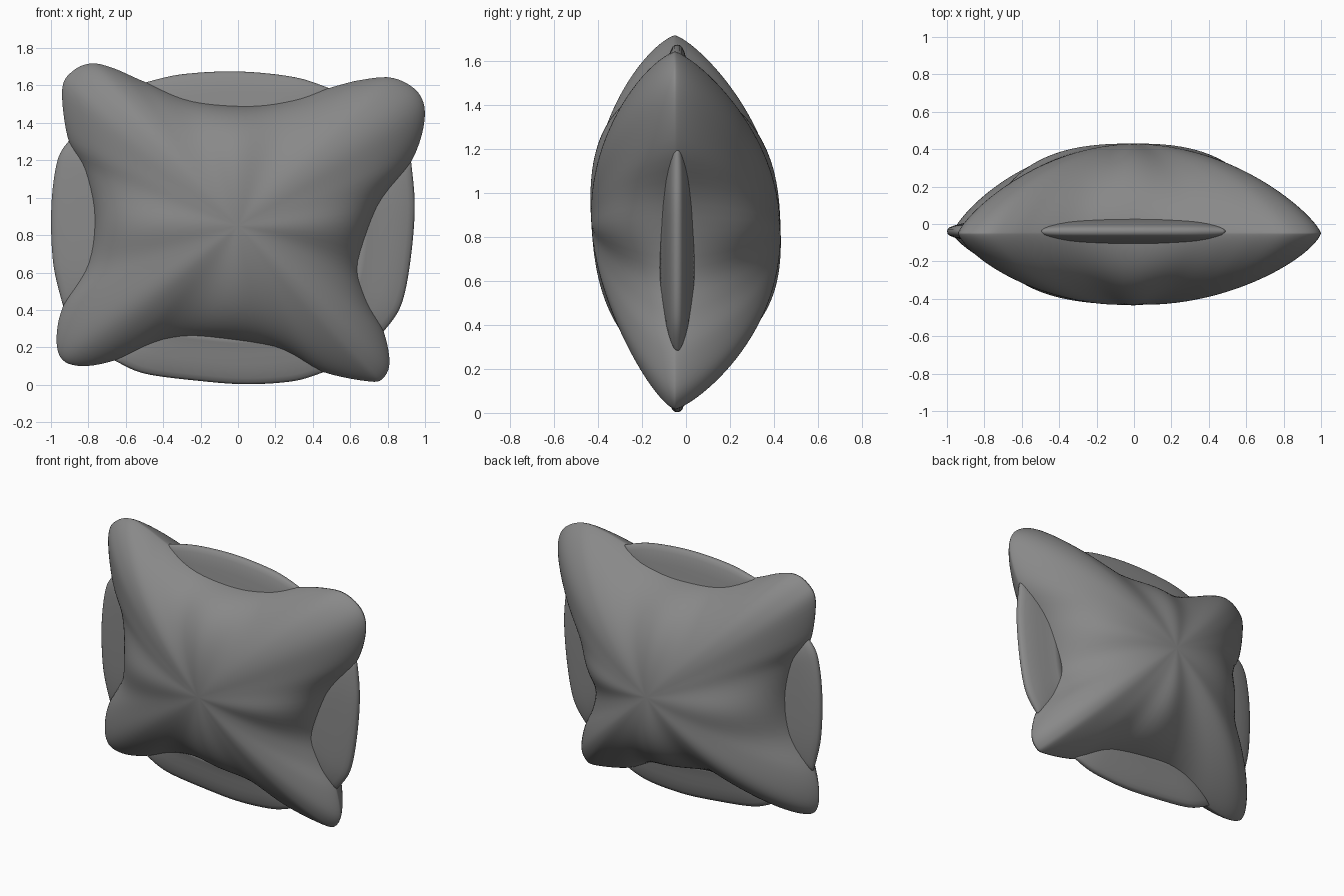
import bpy, bmesh, math

if "Cube" in bpy.data.objects:
    bpy.data.objects.remove(bpy.data.objects["Cube"])

CENTRE_Z = 0.85
SEAM_Y = -0.04

fabric = bpy.data.materials.new("dark_grey_fabric")
fabric.diffuse_color = (0.25, 0.25, 0.25, 1)
fabric.use_nodes = True
fabric.node_tree.nodes["Principled BSDF"].inputs["Base Color"].default_value = fabric.diffuse_color


def spline(pts, steps, closed):
    """Catmull-Rom curve through 2D points."""
    n = len(pts)
    get = (lambda i: pts[i % n]) if closed else (lambda i: pts[max(0, min(n - 1, i))])
    out = []
    for i in range(n if closed else n - 1):
        a, b, c, d = (get(i + k) for k in (-1, 0, 1, 2))
        for s in range(steps):
            t = s / steps
            out.append(tuple(0.5 * (2 * b[k] + (c[k] - a[k]) * t
                       + (2 * a[k] - 5 * b[k] + 4 * c[k] - d[k]) * t * t
                       + (3 * b[k] - a[k] - 3 * c[k] + d[k]) * t ** 3) for k in (0, 1)))
    if not closed:
        out.append(pts[-1])
    return out


def finish(bm, name):
    bmesh.ops.remove_doubles(bm, verts=bm.verts, dist=1e-5)
    bmesh.ops.recalc_face_normals(bm, faces=bm.faces)
    mesh = bpy.data.meshes.new(name)
    bm.to_mesh(mesh)
    bm.free()
    for p in mesh.polygons:
        p.use_smooth = True
    mesh.materials.append(fabric)
    ob = bpy.data.objects.new(name, mesh)
    bpy.context.collection.objects.link(ob)


def skin(bm, rows):
    """Bridge closed rows of vertices with quads."""
    for a, b in zip(rows, rows[1:]):
        n = len(a)
        for i in range(n):
            j = (i + 1) % n
            bm.faces.new((a[i], a[j], b[j], b[i]))


# Stuffed body: pinched outline domed to front and back, softened towards the middle
outline = spline([
    (-0.78, 1.718), (-0.66, 1.69), (-0.5, 1.62), (-0.25, 1.525), (0.05, 1.495),
    (0.3, 1.53), (0.5, 1.59), (0.66, 1.63), (0.83, 1.64), (0.965, 1.56),
    (0.998, 1.42), (0.93, 1.2), (0.75, 0.95), (0.66, 0.65), (0.7, 0.45),
    (0.78, 0.28), (0.81, 0.12), (0.775, 0.035), (0.7, 0.018), (0.45, 0.07),
    (0.2, 0.19), (-0.15, 0.24), (-0.42, 0.22), (-0.66, 0.13), (-0.83, 0.1),
    (-0.94, 0.135), (-0.97, 0.25), (-0.935, 0.42), (-0.81, 0.65), (-0.775, 0.9),
    (-0.83, 1.15), (-0.91, 1.32), (-0.94, 1.58), (-0.88, 1.68)], 5, True)
count = len(outline)
soft = [tuple(sum(outline[(i + d) % count][k] for d in range(-9, 10)) / 19 for k in (0, 1))
        for i in range(count)]
bm = bmesh.new()
rows = []
N = 32
for k in range(-N, N + 1):
    r = math.cos(k / N * math.pi / 2)
    side = -1 if k < 0 else 1
    mix = r * r
    row = []
    for (x, z), (sx, sz) in zip(outline, soft):
        w = abs(math.sin(2 * math.atan2((z - CENTRE_Z) / 0.85, x / 0.95)))
        w = w * w * (2 - w * w)
        px = r * (x * mix + sx * (1 - mix))
        pz = r * ((z - CENTRE_Z) * mix + (sz - CENTRE_Z) * (1 - mix))
        h = 0.43 * max(0, 1 - r ** (2.5 - 0.5 * w)) ** (0.55 + 0.2 * w)
        h *= 1 + (0.15 if side < 0 else -0.08) * pz
        row.append(bm.verts.new((px, (SEAM_Y - 0.01 * w) * r ** 3 + side * h, CENTRE_Z + pz)))
    rows.append(row)
skin(bm, rows)
finish(bm, "cushion_body")


# Thin lens-shaped flaps along the four sides
def flap(name, arc):
    bm = bmesh.new()
    edge = spline(arc, 8, False)
    section = [(0.0, 0.085), (0.2, 0.07), (0.4, 0.06), (0.6, 0.052), (0.75, 0.043),
               (0.88, 0.032), (0.96, 0.022), (0.99, 0.012), (1.0, 0.0)]
    section += [(s, -t) for s, t in section[-2::-1]]
    rows = []
    for i, (x, z) in enumerate(edge):
        u = 2 * i / (len(edge) - 1) - 1
        fall = 0.5 + 0.5 * math.sqrt(max(0, 1 - u ** 6))
        row = []
        for s, t in section:
            f = 0.68 + 0.32 * s
            row.append(bm.verts.new((x * f, SEAM_Y + t * fall, CENTRE_Z + (z - CENTRE_Z) * f)))
        rows.append(row)
    skin(bm, rows)
    bm.faces.new(rows[0])
    bm.faces.new(rows[-1])
    finish(bm, name)


flap("left_flap", [(-0.9, 1.31), (-0.965, 1.2), (-0.998, 0.95), (-0.988, 0.65), (-0.935, 0.42)])
flap("right_flap", [(0.925, 1.2), (0.945, 0.95), (0.92, 0.65), (0.87, 0.42), (0.775, 0.28)])
flap("top_flap", [(-0.5, 1.615), (-0.3, 1.66), (0, 1.675), (0.3, 1.645), (0.49, 1.585)])
flap("bottom_flap", [(-0.66, 0.13), (-0.5, 0.06), (-0.2, 0.02), (0.05, 0.003), (0.3, 0.02), (0.46, 0.068)])
